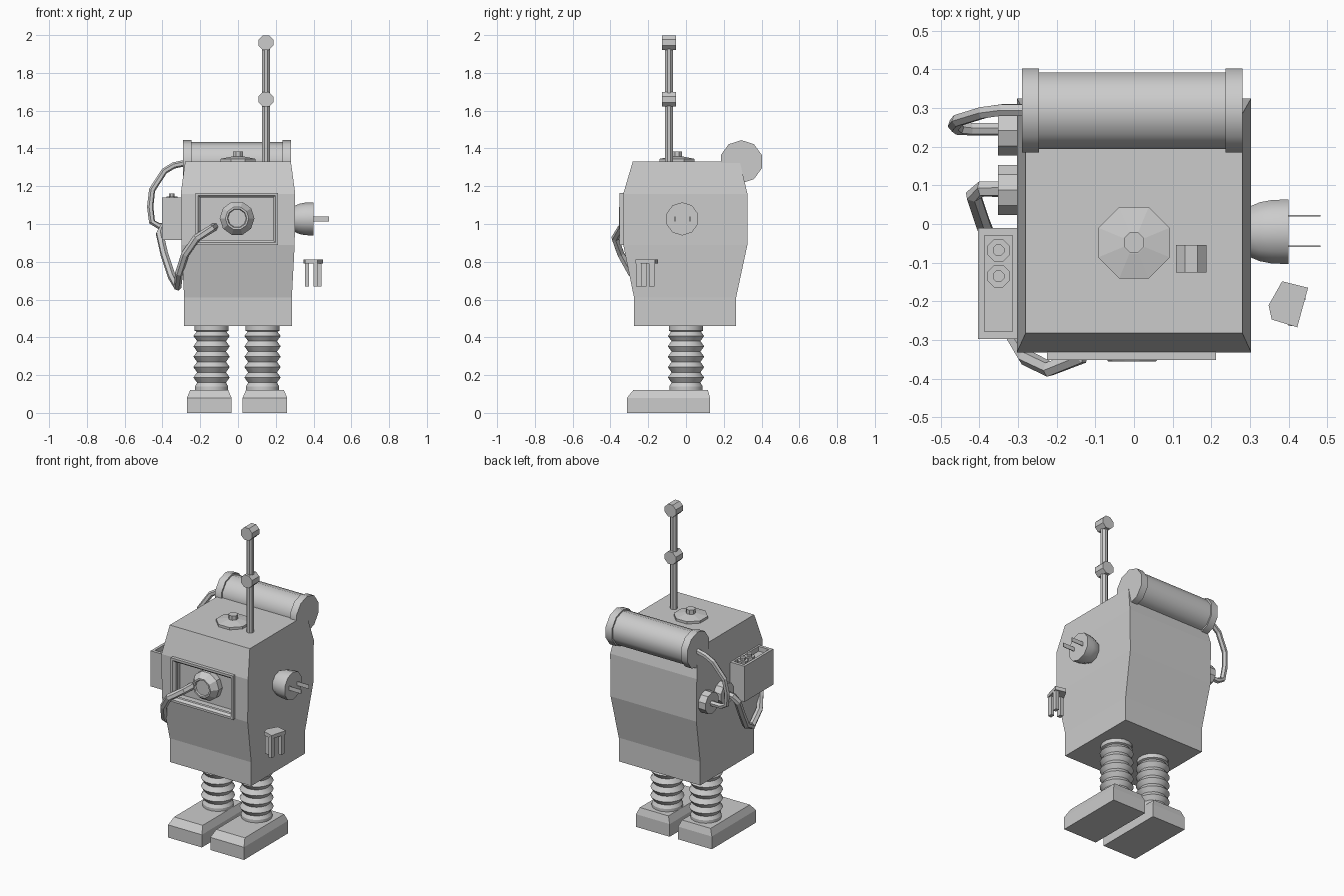
import bpy, bmesh, math
from mathutils import Vector

if "Cube" in bpy.data.objects:
    bpy.data.objects.remove(bpy.data.objects["Cube"])

grey = bpy.data.materials.new("plain grey")
grey.diffuse_color = (0.6, 0.6, 0.6, 1)
grey.use_nodes = True
grey.node_tree.nodes["Principled BSDF"].inputs["Base Color"].default_value = grey.diffuse_color


def finish(name, bm, smooth=None):
    """Turn a bmesh into a named, coloured object."""
    bmesh.ops.recalc_face_normals(bm, faces=bm.faces)
    me = bpy.data.meshes.new(name)
    bm.to_mesh(me)
    bm.free()
    me.materials.append(grey)
    ob = bpy.data.objects.new(name, me)
    bpy.context.collection.objects.link(ob)
    if smooth:
        bpy.ops.object.select_all(action='DESELECT')
        ob.select_set(True)
        bpy.context.view_layer.objects.active = ob
        bpy.ops.object.shade_smooth_by_angle(angle=math.radians(smooth))
    return ob


def loft(name, rings, smooth=None):
    """Skin equal-length point rings and cap both ends."""
    bm = bmesh.new()
    vs = [[bm.verts.new(p) for p in r] for r in rings]
    n = len(rings[0])
    for a, b in zip(vs, vs[1:]):
        for i in range(n):
            j = (i + 1) % n
            bm.faces.new((a[i], a[j], b[j], b[i]))
    bm.faces.new(vs[0])
    bm.faces.new(vs[-1])
    return finish(name, bm, smooth)


def rect(x0, x1, y0, y1, z):
    return [(x0, y0, z), (x1, y0, z), (x1, y1, z), (x0, y1, z)]


def box(name, x0, x1, y0, y1, z0, z1):
    return loft(name, [rect(x0, x1, y0, y1, z0), rect(x0, x1, y0, y1, z1)])


def lathe(name, centre, axis, profile, sides, smooth=None):
    """Revolve (offset, radius) pairs about an axis through centre."""
    c, k = Vector(centre), 'xyz'.index(axis)
    rings = []
    for h, r in profile:
        ring = []
        for i in range(sides):
            a = 2 * math.pi * (i + 0.5) / sides
            p = [0, 0, 0]
            p[k] = h
            p[(k + 1) % 3], p[(k + 2) % 3] = r * math.cos(a), r * math.sin(a)
            ring.append(c + Vector(p))
        rings.append(ring)
    return loft(name, rings, smooth)


def tube(name, pts, r, sides=6):
    """Sweep a round section along a bent path."""
    pts = [Vector(p) for p in pts]
    rings, u = [], Vector((0.3, 0.2, 1))
    for i, p in enumerate(pts):
        t = (pts[min(i + 1, len(pts) - 1)] - pts[max(i - 1, 0)]).normalized()
        u = (u - t * u.dot(t)).normalized()
        v = t.cross(u)
        rings.append([p + r * (u * math.cos(2 * math.pi * k / sides)
                               + v * math.sin(2 * math.pi * k / sides)) for k in range(sides)])
    return loft(name, rings)


def cut(ob, cutter):
    cutter.hide_render = True
    cutter.hide_viewport = True
    m = ob.modifiers.new("recess", 'BOOLEAN')
    m.operation, m.solver, m.object = 'DIFFERENCE', 'EXACT', cutter


# Body shell with a window recess in the chest
body = loft("body", [rect(-x, x, y0, y1, z) for z, x, y0, y1 in (
    (0.46, 0.285, -0.275, 0.265), (0.61, 0.285, -0.275, 0.265), (0.89, 0.30, -0.332, 0.325),
    (1.16, 0.303, -0.332, 0.325), (1.33, 0.28, -0.282, 0.285))])
cut(body, box("chest_cutter", -0.21, 0.20, -0.45, -0.28, 0.91, 1.145))

# Chest frame with bevelled inner lip
bm = bmesh.new()
loops = []
for y, d in ((-0.32, 0), (-0.352, 0), (-0.352, 0.014), (-0.338, 0.026), (-0.32, 0.026)):
    x0, x1, z0, z1 = -0.225 + d, 0.212 - d, 0.888 + d, 1.165 - d
    loops.append([bm.verts.new(p) for p in ((x0, y, z0), (x1, y, z0), (x1, y, z1), (x0, y, z1))])
for a, b in zip(loops, loops[1:] + loops[:1]):
    for i in range(4):
        bm.faces.new((a[i], a[(i + 1) % 4], b[(i + 1) % 4], b[i]))
finish("chest_frame", bm)

# Chest lens
lathe("chest_lens", (-0.005, 0, 1.03), 'y',
      [(-0.275, 0.092), (-0.315, 0.092), (-0.355, 0.062), (-0.355, 0.052), (-0.345, 0.048)], 10, 25)

# Legs and feet
for side, cx in (("left", -0.14), ("right", 0.13)):
    prof = [(0.10, 0.09), (0.14, 0.09)]
    for i in range(5):
        prof += [(0.16 + i * 0.055, 0.078), (0.1875 + i * 0.055, 0.098)]
    prof += [(0.43, 0.08), (0.435, 0.092), (0.465, 0.092)]
    lathe(side + "_leg", (cx, 0, 0), 'z', prof, 16, 30)
    fx = cx + (-0.0125 if cx < 0 else 0.0125)
    loft(side + "_foot", [rect(fx - 0.118, fx + 0.118, -0.312, 0.128, 0),
                          rect(fx - 0.118, fx + 0.118, -0.312, 0.128, 0.08),
                          rect(fx - 0.10, fx + 0.10, -0.278, 0.115, 0.122)])

# Head cap
lathe("top_cap", (0, -0.048, 0), 'z', [(1.325, 0.1), (1.345, 0.1), (1.358, 0.03)], 8)
lathe("top_button", (0, -0.048, 0), 'z', [(1.35, 0.028), (1.385, 0.028)], 8)

# Antenna
lathe("antenna_rod", (0.148, -0.09, 0), 'z', [(1.32, 0.022), (1.96, 0.022)], 8)
for n, z in (("lower", 1.66), ("upper", 1.96)):
    lathe(n + "_antenna_knob", (0.148, -0.09, z), 'y', [(-0.036, 0.042), (0.036, 0.042)], 8)

# Back tank
lathe("back_tank", (0, 0.293, 1.33), 'x', [(-0.26, 0.104), (0.25, 0.104)], 10, 40)
for n, x in (("left", -0.29), ("right", 0.236)):
    lathe(n + "_tank_cap", (x, 0.293, 1.33), 'x', [(0, 0.114), (0.045, 0.114)], 10, 40)

# Side ports and hoses
for n, y in (("front", 0.088), ("rear", 0.242)):
    lathe(n + "_side_port", (0, y, 0.99), 'x', [(-0.29, 0.068), (-0.352, 0.068)], 10)
tube("rear_hose", [(-0.33, 0.245, 0.99), (-0.42, 0.245, 0.99), (-0.455, 0.247, 1.01),
                   (-0.465, 0.255, 1.09), (-0.455, 0.268, 1.18), (-0.39, 0.288, 1.28),
                   (-0.34, 0.295, 1.31), (-0.27, 0.295, 1.325)], 0.017)
tube("front_hose", [(-0.33, 0.09, 0.99), (-0.395, 0.09, 0.985), (-0.415, 0.075, 0.95),
                    (-0.39, 0, 0.84), (-0.35, -0.1, 0.72), (-0.32, -0.2, 0.668),
                    (-0.312, -0.29, 0.74), (-0.28, -0.345, 0.84), (-0.22, -0.375, 0.925),
                    (-0.14, -0.345, 0.975), (-0.125, -0.275, 0.985)], 0.021)

# Side control box with sunken top and dials
cbox = box("control_box", -0.403, -0.28, -0.297, -0.01, 0.915, 1.14)
cut(cbox, box("control_box_cutter", -0.386, -0.314, -0.278, -0.03, 1.11, 1.2))
for n, y in (("front", -0.135), ("rear", -0.068)):
    lathe(n + "_dial", (-0.35, y, 0), 'z',
          [(1.10, 0.031), (1.145, 0.031), (1.145, 0.016), (1.162, 0.016)], 8)

# Arm plug and prongs
lathe("arm_plug", (0, -0.02, 1.027), 'x',
      [(0.28, 0.062), (0.30, 0.069), (0.325, 0.08), (0.355, 0.086), (0.40, 0.088)], 10, 40)
for n, y in (("front", -0.058), ("rear", 0.021)):
    box(n + "_prong", 0.39, 0.482, y - 0.002, y + 0.002, 1.014, 1.04)

# Three-fingered claw
plate = [(0.383, -0.148), (0.45, -0.165), (0.422, -0.267), (0.356, -0.247), (0.348, -0.21)]
loft("claw_palm", [[(x, y, z) for x, y in plate] for z in (0.79, 0.813)])
for n, x, y in (("left", 0.366, -0.222), ("front", 0.41, -0.25), ("rear", 0.432, -0.182)):
    loft(n + "_claw_finger", [rect(x - 0.011, x + 0.011, y - 0.014, y + 0.014, z)
                              for z in (0.668, 0.80)])
